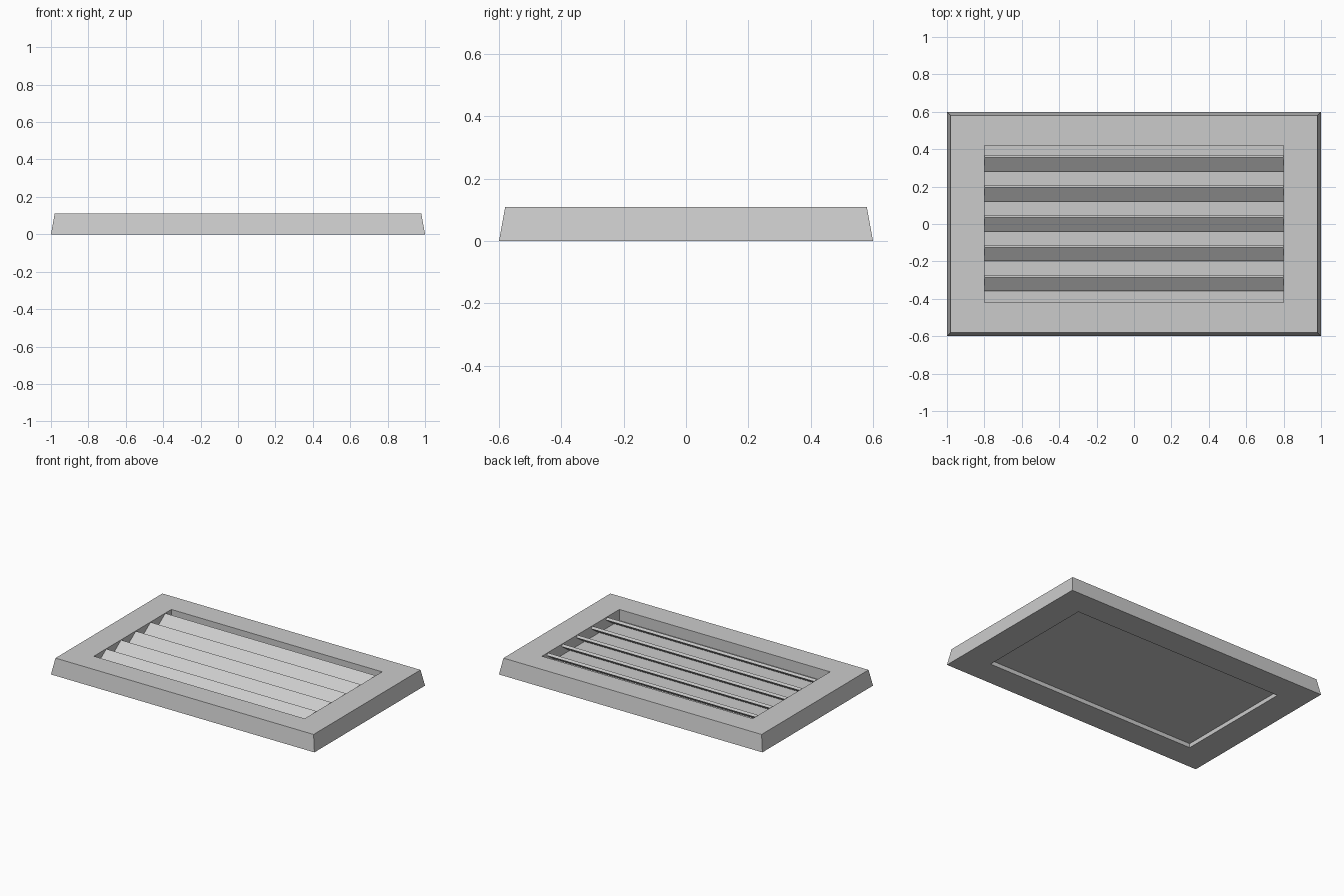
import bpy
import bmesh
from math import radians
from mathutils import Matrix

cube = bpy.data.objects.get("Cube")
if cube:
    bpy.data.objects.remove(cube, do_unlink=True)

grey = bpy.data.materials.new("light_grey")
grey.use_nodes = True
grey.diffuse_color = (0.6, 0.6, 0.6, 1)
grey.node_tree.nodes["Principled BSDF"].inputs["Base Color"].default_value = (0.6, 0.6, 0.6, 1)

HEIGHT = 0.11
OPEN_X, OPEN_Y = 0.8, 0.42


def add_object(name, bm):
    bmesh.ops.recalc_face_normals(bm, faces=bm.faces[:])
    mesh = bpy.data.meshes.new(name)
    bm.to_mesh(mesh)
    bm.free()
    mesh.materials.append(grey)
    obj = bpy.data.objects.new(name, mesh)
    bpy.context.collection.objects.link(obj)
    return obj


def add_box(name, size, centre, tilt=0):
    bm = bmesh.new()
    bmesh.ops.create_cube(bm, size=1)
    place = Matrix.Translation(centre) @ Matrix.Rotation(tilt, 4, 'X') @ Matrix.Diagonal((*size, 1))
    bmesh.ops.transform(bm, matrix=place, verts=bm.verts)
    return add_object(name, bm)


# Frame: four rectangular loops joined into a closed ring with tapered outer sides
bm = bmesh.new()
loops = []
for hx, hy, z in ((1, 0.6, 0), (0.98, 0.58, HEIGHT), (OPEN_X, OPEN_Y, HEIGHT), (OPEN_X, OPEN_Y, 0)):
    loops.append([bm.verts.new((sx * hx, sy * hy, z))
                  for sx, sy in ((-1, -1), (1, -1), (1, 1), (-1, 1))])
for i, lower in enumerate(loops):
    upper = loops[(i + 1) % 4]
    for j in range(4):
        k = (j + 1) % 4
        bm.faces.new((lower[j], lower[k], upper[k], upper[j]))
add_object("frame", bm)

# Thin panel closing the opening, recessed from below
add_box("back_panel", (2 * OPEN_X, 2 * OPEN_Y, 0.006), (0, 0, 0.031))

# Five tilted slats, rising towards the back
for i in range(5):
    add_box(f"slat_{i + 1}", (2 * OPEN_X, 0.09, 0.018),
            (0, (i - 2) * 0.16 + 0.003, 0.075), radians(35))
